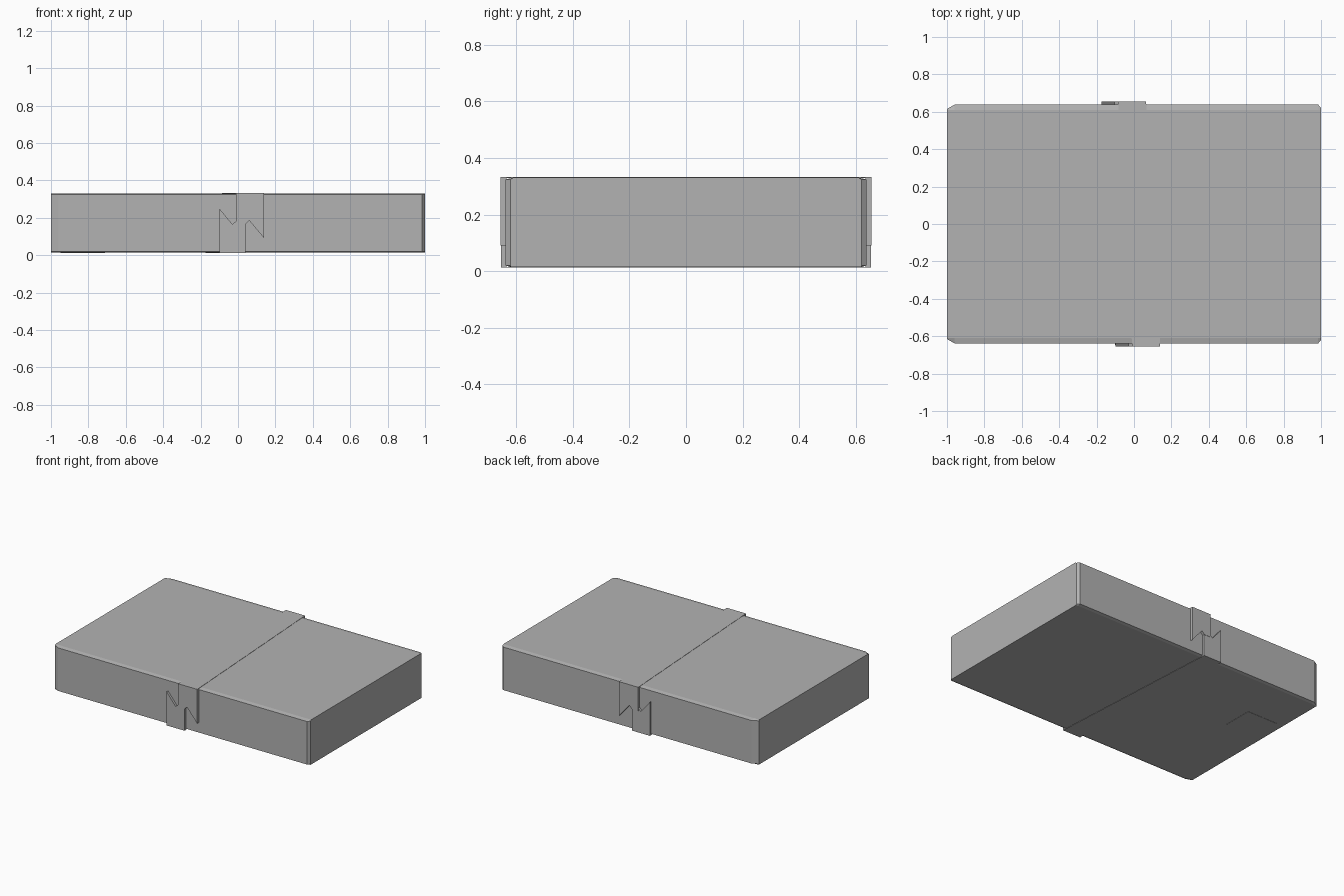
import bpy
import bmesh

cube = bpy.data.objects.get("Cube")
if cube:
    bpy.data.objects.remove(cube)

grey = bpy.data.materials.new("plain_grey")
grey.use_nodes = True
colour = (0.45, 0.45, 0.45, 1)
grey.diffuse_color = colour
grey.node_tree.nodes["Principled BSDF"].inputs["Base Color"].default_value = colour

BOTTOM, TOP, SIDE = 0.014, 0.330, 0.638


def finish(name, bm):
    bmesh.ops.recalc_face_normals(bm, faces=bm.faces)
    mesh = bpy.data.meshes.new(name)
    bm.to_mesh(mesh)
    bm.free()
    mesh.materials.append(grey)
    obj = bpy.data.objects.new(name, mesh)
    bpy.context.collection.objects.link(obj)
    return obj


def prism(name, points, offset):
    """Extrude a flat outline along an offset vector."""
    bm = bmesh.new()
    face = bm.faces.new([bm.verts.new(p) for p in points])
    made = bmesh.ops.extrude_face_region(bm, geom=[face], use_keep_orig=True)
    verts = [g for g in made["geom"] if isinstance(g, bmesh.types.BMVert)]
    bmesh.ops.translate(bm, verts=verts, vec=offset)
    return finish(name, bm)


# Carton with clipped upright corners and slightly folded long edges
outline = [(-0.96, -SIDE), (0.985, -SIDE), (1, -0.62), (1, 0.62),
           (0.985, SIDE), (-0.96, SIDE), (-1, 0.615), (-1, -0.615)]
levels = [(BOTTOM, 0.97), (0.02, 1), (0.324, 1), (TOP, 0.957)]
bm = bmesh.new()
rings = [[bm.verts.new((x, max(-SIDE * s, min(SIDE * s, y)), z))
          for x, y in outline] for z, s in levels]
for low, high in zip(rings, rings[1:]):
    for i in range(8):
        j = (i + 1) % 8
        bm.faces.new((low[i], low[j], high[j], high[i]))
bm.faces.new(rings[0])
bm.faces.new(rings[-1])
bmesh.ops.remove_doubles(bm, verts=bm.verts, dist=0.0005)
finish("carton", bm)

# Tape ends with torn teeth; the band drifts sideways towards the back
upper = [(-0.01, 0.332), (0.14, 0.332), (0.14, 0.09), (0.06, 0.185), (0.04, 0.165), (-0.01, 0.165)]
lower = [(-0.10, 0.012), (0.04, 0.012), (0.04, 0.165), (-0.01, 0.182), (-0.03, 0.165), (-0.10, 0.25)]
for end, sign, shift in (("front", -1, 0), ("back", 1, -0.075)):
    for part, shape, depth in (("upper", upper, 0.018), ("lower", lower, 0.016)):
        prism(f"{end}_{part}_tape_end",
              [(x + shift, sign * (SIDE - 0.004), z) for x, z in shape],
              (0, sign * (depth + 0.004), 0))

# Tape bands across the top and bottom
for name, left, right, z in (("top_tape", -0.01, 0.14, TOP - 0.001),
                             ("bottom_tape", -0.10, 0.04, BOTTOM - 0.002)):
    prism(name, [(left, -0.65, z), (right, -0.65, z),
                 (right - 0.075, 0.65, z), (left - 0.075, 0.65, z)], (0, 0, 0.003))

# Label on the underside
prism("bottom_label", [(-0.95, 0.07, 0.0125), (-0.71, 0.07, 0.0125),
                       (-0.71, 0.285, 0.0125), (-0.95, 0.285, 0.0125)], (0, 0, 0.003))
